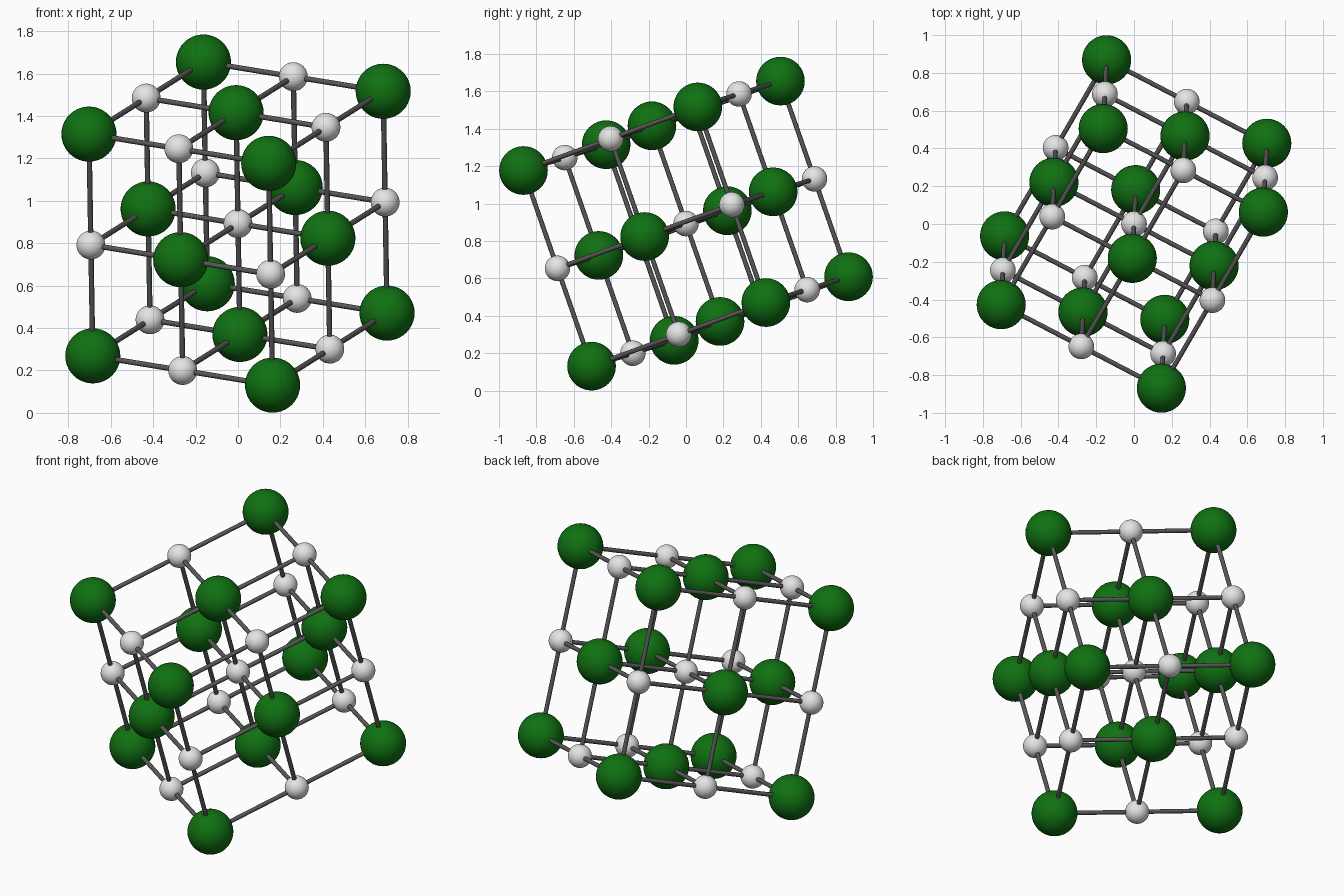
import bpy
from mathutils import Vector
from itertools import product

if "Cube" in bpy.data.objects:
    bpy.data.objects.remove(bpy.data.objects["Cube"])

# Lattice centre and the three perpendicular spacing vectors
CENTRE = Vector((0, 0, 0.893))
A = Vector((0.424, -0.221, -0.069))
B = Vector((0.270, 0.466, 0.170))
C = Vector((-0.009, -0.182, 0.523))
BIG_R, SMALL_R, ROD_R = 0.13, 0.068, 0.0125


def material(name, rgb):
    m = bpy.data.materials.new(name)
    m.diffuse_color = (*rgb, 1)
    m.use_nodes = True
    m.node_tree.nodes["Principled BSDF"].inputs["Base Color"].default_value = m.diffuse_color
    return m


green = material("dark_green", (0.005, 0.165, 0.006))
white = material("off_white", (0.78, 0.78, 0.78))
grey = material("dark_grey", (0.1, 0.095, 0.098))


def finish(name, mat):
    ob = bpy.context.object
    ob.name = name
    ob.data.materials.append(mat)
    bpy.ops.object.shade_smooth_by_angle()
    return ob


def ball(name, pos, radius, mat):
    bpy.ops.mesh.primitive_uv_sphere_add(segments=40, ring_count=20,
                                         radius=radius, location=pos)
    finish(name, mat)


def rod(name, start, end):
    d = end - start
    bpy.ops.mesh.primitive_cylinder_add(
        vertices=16, radius=ROD_R, depth=d.length, location=(start + end) / 2,
        rotation=d.to_track_quat('Z', 'Y').to_euler())
    finish(name, grey)


def site(i, j, k):
    return CENTRE + A * i + B * j + C * k


# Alternating large and small balls on a 3 x 3 x 3 lattice
for i, j, k in product((-1, 0, 1), repeat=3):
    if (i + j + k) % 2:
        ball("large_green_ball", site(i, j, k), BIG_R, green)
    else:
        ball("small_white_ball", site(i, j, k), SMALL_R, white)

# Rods between neighbouring balls along each axis
for u, v in product((-1, 0, 1), repeat=2):
    for s in (-1, 0):
        rod("rod_across", site(s, u, v), site(s + 1, u, v))
        rod("rod_deep", site(u, s, v), site(u, s + 1, v))
        rod("rod_upright", site(u, v, s), site(u, v, s + 1))
